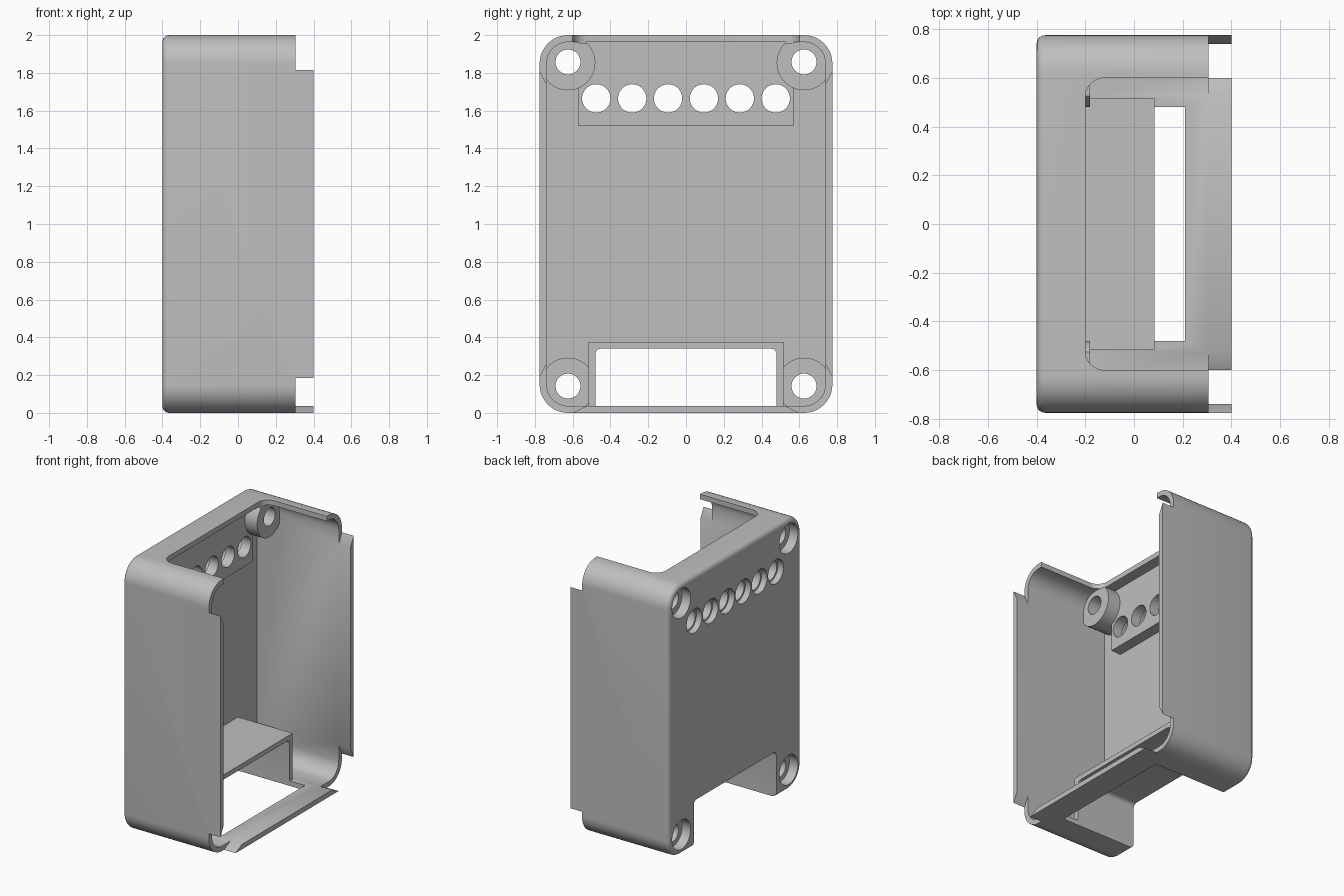
import bpy, bmesh, math

cube = bpy.data.objects.get("Cube")
if cube:
    bpy.data.objects.remove(cube, do_unlink=True)

WALL, HY, H, XB, XF = 0.037, 0.775, 2.0, -0.4, 0.4

grey = bpy.data.materials.new("plain grey")
grey.use_nodes = True
colour = (0.52, 0.52, 0.52, 1)
grey.diffuse_color = colour
grey.node_tree.nodes["Principled BSDF"].inputs["Base Color"].default_value = colour


def prism(name, pts, lo, hi, axis="x"):
    """Extrude a polygon along x (points are y, z) or along z (points are x, y)."""
    place = (lambda p, t: (t, *p)) if axis == "x" else (lambda p, t: (*p, t))
    bm = bmesh.new()
    face = bm.faces.new([bm.verts.new(place(p, lo)) for p in pts])
    ext = bmesh.ops.extrude_face_region(bm, geom=[face])
    shift = place((0, 0), hi - lo)
    bmesh.ops.translate(bm, vec=shift, verts=[v for v in ext["geom"] if isinstance(v, bmesh.types.BMVert)])
    bmesh.ops.recalc_face_normals(bm, faces=bm.faces)
    mesh = bpy.data.meshes.new(name)
    bm.to_mesh(mesh)
    bm.free()
    mesh.materials.append(grey)
    obj = bpy.data.objects.new(name, mesh)
    bpy.context.collection.objects.link(obj)
    return obj


def rounded(a0, a1, b0, b1, r, n=12):
    """Rounded rectangle outline."""
    pts = []
    for i, (a, b) in enumerate([(a1 - r, b1 - r), (a0 + r, b1 - r), (a0 + r, b0 + r), (a1 - r, b0 + r)]):
        for k in range(n + 1):
            t = math.pi / 2 * (i + k / n)
            pts.append((a + r * math.cos(t), b + r * math.sin(t)))
    return pts


def rect(a0, a1, b0, b1):
    return [(a0, b0), (a1, b0), (a1, b1), (a0, b1)]


def circle(y, z, r, n=48):
    return [(y + r * math.cos(2 * math.pi * k / n), z + r * math.sin(2 * math.pi * k / n)) for k in range(n)]


def apply(obj, mod):
    bpy.context.view_layer.objects.active = obj
    bpy.ops.object.modifier_apply(modifier=mod.name)


def combine(obj, other, operation):
    mod = obj.modifiers.new("bool", "BOOLEAN")
    mod.operation, mod.solver, mod.object = operation, "EXACT", other
    apply(obj, mod)
    bpy.data.objects.remove(other, do_unlink=True)


def add(other):
    combine(shell, other, "UNION")


def cut(other):
    combine(shell, other, "DIFFERENCE")


# Outer case with a softened rear rim
shell = prism("enclosure_shell", rounded(-HY, HY, 0, H, 0.15), XB, XF)
bm = bmesh.new()
bm.from_mesh(shell.data)
rim = [e for e in bm.edges if all(v.co.x < XB + 0.001 for v in e.verts)]
bmesh.ops.bevel(bm, geom=rim, offset=0.035, segments=5, profile=0.5, affect="EDGES")
bm.to_mesh(shell.data)
bm.free()

# Hollow interior
cut(prism("cavity", rounded(-HY + WALL, HY - WALL, WALL, H - WALL, 0.113), XB + 0.04, 0.6))

# Thick pad behind the row of holes, and the tunnel block
add(prism("hole_pad", rect(-0.57, 0.57, 1.52, 1.98), -0.38, -0.28))
add(prism("tunnel", rect(-0.515, 0.515, 0.015, 0.375), -0.38, 0.085))

# Screw bosses in the corners
corners = [(y, z) for y in (-0.625, 0.625) for z in (0.147, H - 0.147)]
for y, z in corners:
    add(prism("screw_boss", circle(y, z, 0.145), -0.375, -0.18))

# Tunnel passage through the rear and floor
cut(prism("passage", rounded(-0.48, 0.48, -0.2, 0.34, 0.03, 5), -0.6, 0.21))

# Counterbored screw holes and the row of round holes
for y, z in corners:
    cut(prism("screw_hole", circle(y, z - 0.005 if z < 1 else z + 0.005, 0.066), -0.6, 0))
    cut(prism("counterbore", circle(y, z, 0.108), -0.6, -0.33))
for k in range(6):
    y = (k - 2.5) * 0.19
    cut(prism("round_hole", circle(y, 1.665, 0.075), -0.6, 0))
    cut(prism("round_recess", circle(y, 1.665, 0.089), -0.6, -0.355))

# Open slot in the top wall
cut(prism("top_slot", rounded(-0.2, 0.7, -0.6, 0.6, 0.08), 1.958, 2.2, "z"))

# Corner notches that leave lips with slanted ends
notch = [(0.45, 0.074), (0.66, -0.03), (0.9, -0.03), (0.812, 0.11), (0.701, 0.334)]
for sy in (-1, 1):
    for top in (False, True):
        cut(prism("notch", [(sy * y, H - z if top else z) for y, z in notch], 0.305, 0.6))

# Smooth curved walls, crisp edges
bpy.ops.object.select_all(action="DESELECT")
shell.select_set(True)
bpy.context.view_layer.objects.active = shell
bpy.ops.object.shade_smooth_by_angle(angle=math.radians(30))
